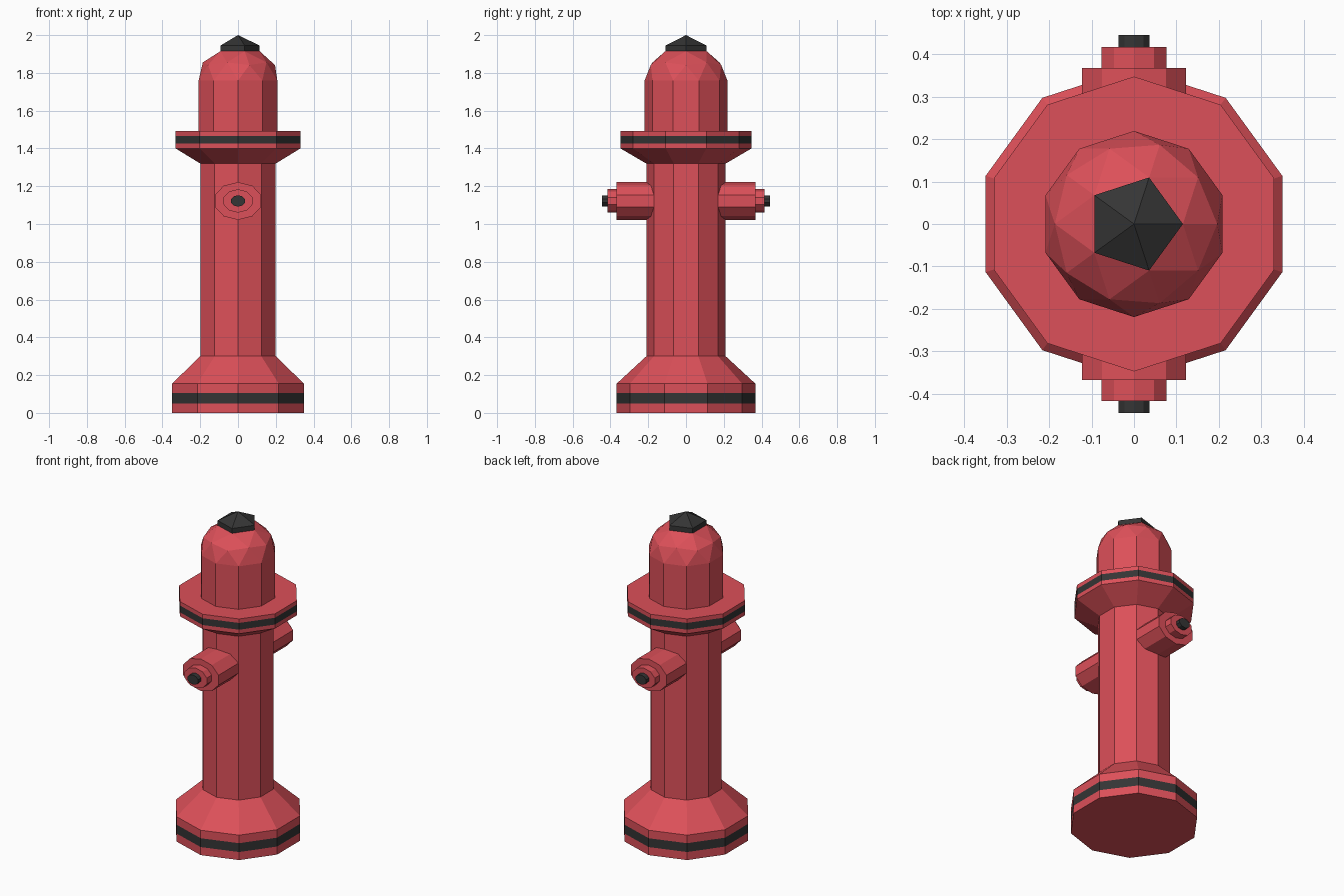
import bpy, bmesh, math
from mathutils import Matrix

if "Cube" in bpy.data.objects:
    bpy.data.objects.remove(bpy.data.objects["Cube"])

SIDES = 10


def material(name, color):
    m = bpy.data.materials.new(name)
    m.diffuse_color = color
    m.use_nodes = True
    m.node_tree.nodes["Principled BSDF"].inputs["Base Color"].default_value = m.diffuse_color
    return m


RED = material("red_paint", (0.72, 0.08, 0.10, 1))
BLACK = material("black_paint", (0.035, 0.035, 0.035, 1))


def finish(name, bm):
    bmesh.ops.recalc_face_normals(bm, faces=bm.faces)
    mesh = bpy.data.meshes.new(name)
    bm.to_mesh(mesh)
    bm.free()
    mesh.materials.append(RED)
    mesh.materials.append(BLACK)
    obj = bpy.data.objects.new(name, mesh)
    bpy.context.collection.objects.link(obj)
    return obj


def lathe(name, profile, black=(), cap_start=False, cap_end=False, matrix=None):
    """Ten-sided turned part; `black` lists profile segments painted black."""
    bm = bmesh.new()
    rings = []
    for r, z in profile:
        angles = [math.radians(18 + 36 * i) for i in range(SIDES)]
        rings.append([bm.verts.new((r * math.cos(a), r * math.sin(a), z)) for a in angles])
    for s, (lo, hi) in enumerate(zip(rings, rings[1:])):
        for i in range(SIDES):
            j = (i + 1) % SIDES
            f = bm.faces.new((lo[i], lo[j], hi[j], hi[i]))
            f.material_index = int(s in black)
    if cap_start:
        bm.faces.new(rings[0])
    if cap_end:
        f = bm.faces.new(rings[-1])
        f.material_index = int(len(rings) - 2 in black)
    if matrix:
        bm.transform(matrix)
    return finish(name, bm)


# Base with painted band, sloping in to the column
lathe("base", [(0.367, 0), (0.367, 0.05), (0.367, 0.105), (0.367, 0.155), (0.21, 0.30)],
      black={1}, cap_start=True)

# Straight barrel
lathe("column", [(0.21, 0.30), (0.21, 1.32)])

# Flared collar with painted band
lathe("collar", [(0.21, 1.32), (0.347, 1.40), (0.347, 1.425), (0.347, 1.467),
                 (0.347, 1.492), (0.219, 1.492)], black={2})

# Straight wall under the dome
lathe("bonnet_wall", [(0.219, 1.492), (0.219, 1.76)])

# Faceted dome: upper half of an icosphere, its top pentagon raised as a black cap
bm = bmesh.new()
bmesh.ops.create_icosphere(bm, subdivisions=2, radius=0.219)
bmesh.ops.delete(bm, geom=[v for v in bm.verts if v.co.z < -0.01], context='VERTS')
bm.transform(Matrix.Translation((0, 0, 1.76)) @ Matrix.Diagonal((1, 1, 0.83, 1)))
tip = max(bm.verts, key=lambda v: v.co.z)
out = bmesh.ops.extrude_face_region(bm, geom=list(tip.link_faces))
new_verts = [g for g in out["geom"] if isinstance(g, bmesh.types.BMVert)]
old_faces = [f for f in bm.faces if tip.is_valid and tip in f.verts]
bmesh.ops.delete(bm, geom=old_faces, context='FACES')
for v in new_verts:
    v.co.z += 0.03
max(new_verts, key=lambda v: v.co.z).co.z = 2.0
for f in bm.faces:
    if any(v in new_verts for v in f.verts):
        f.material_index = 1
finish("dome_and_cap", bm)

# Front and back stepped outlets, each ending in a black nut
for side, turn in (("front", 0), ("back", math.pi)):
    place = (Matrix.Rotation(turn, 4, 'Z') @ Matrix.Translation((0, 0, 1.122))
             @ Matrix.Rotation(math.pi / 2, 4, 'X') @ Matrix.Diagonal((1.29, 1, 1, 1)))
    lathe(side + "_outlet",
          [(0.10, 0.15), (0.10, 0.367), (0.062, 0.367), (0.062, 0.416),
           (0.03, 0.416), (0.03, 0.445)], black={4}, cap_end=True, matrix=place)
